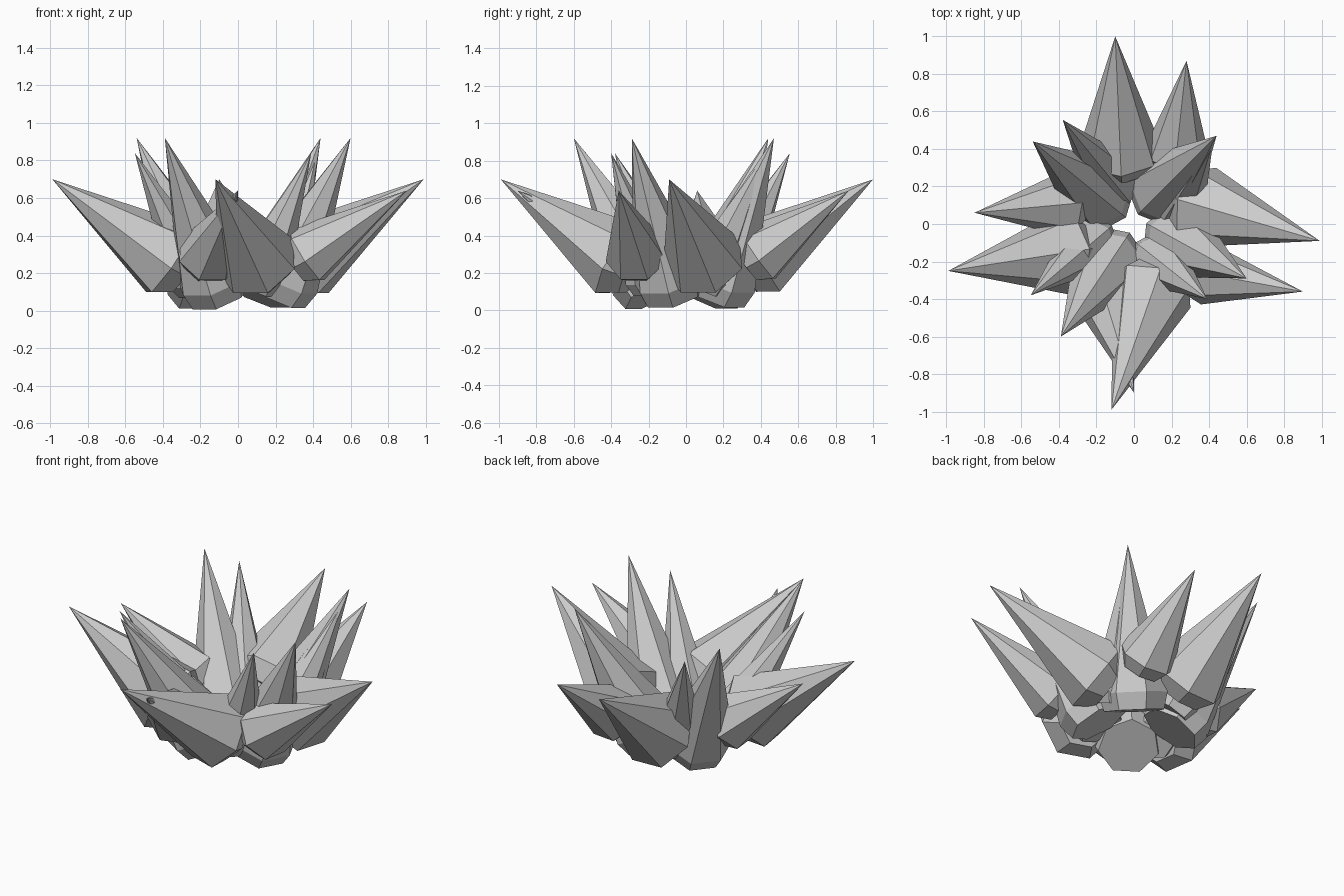
import bpy, bmesh
from math import cos, sin, pi
from mathutils import Vector

if "Cube" in bpy.data.objects:
    bpy.data.objects.remove(bpy.data.objects["Cube"])

SIDES = 7


def crystal(name, base, tip, r_base, r_rim, h):
    """Faceted shard: small flat base, wider rim, long sharp point."""
    base, tip = Vector(base), Vector(tip)
    axis = (tip - base).normalized()
    side = Vector((0, 0, 1)).cross(axis).normalized()
    down = side.cross(axis).normalized()
    if down.z > 0:
        down = -down
    bm = bmesh.new()

    def ring(centre, r):
        return [bm.verts.new(centre + r * (cos(a) * down + sin(a) * side))
                for a in [2 * pi * (i + 0.5) / SIDES for i in range(SIDES)]]

    low = ring(base, r_base)
    rim = ring(base + axis * h, r_rim)
    top = bm.verts.new(tip)
    bm.faces.new(low)
    for i in range(SIDES):
        j = (i + 1) % SIDES
        bm.faces.new((low[i], low[j], rim[j], rim[i]))
        bm.faces.new((rim[i], rim[j], top))
    bmesh.ops.recalc_face_normals(bm, faces=bm.faces[:])
    me = bpy.data.meshes.new(name)
    bm.to_mesh(me)
    bm.free()
    ob = bpy.data.objects.new(name, me)
    bpy.context.collection.objects.link(ob)


# each group: base height, tip height, base radius, rim radius, taper length, (base xy, tip xy)
groups = {
    "outer_large_crystal": (0.21, 0.70, 0.15, 0.225, 0.10, [
        ((-0.07, 0.30), (-0.10, 1.00)), ((0.27, 0.12), (0.99, -0.09)),
        ((0.13, -0.27), (-0.12, -0.99)), ((-0.28, -0.14), (-0.99, -0.25))]),
    "outer_small_crystal": (0.25, 0.64, 0.12, 0.17, 0.08, [
        ((0.22, 0.32), (0.28, 0.87)), ((0.30, -0.25), (0.90, -0.36)),
        ((-0.18, -0.31), (0.00, -0.90)), ((-0.31, 0.11), (-0.85, 0.06))]),
    "inner_large_crystal": (0.09, 0.92, 0.175, 0.20, 0.10, [
        ((-0.16, 0.13), (-0.54, 0.44)), ((0.13, 0.16), (0.44, 0.47)),
        ((0.20, -0.07), (0.60, -0.29)), ((-0.105, -0.17), (-0.39, -0.60))]),
    "inner_small_crystal": (0.13, 0.84, 0.13, 0.155, 0.08, [
        ((-0.09, 0.20), (-0.38, 0.555)), ((0.21, 0.10), (0.42, 0.43)),
        ((0.10, -0.17), (0.39, -0.40)), ((-0.20, -0.08), (-0.55, -0.38))]),
}
for name, (zb, zt, rb, rr, h, items) in groups.items():
    for i, (b, t) in enumerate(items):
        crystal(f"{name}_{i + 1}", (*b, zb), (*t, zt), rb, rr, h)
